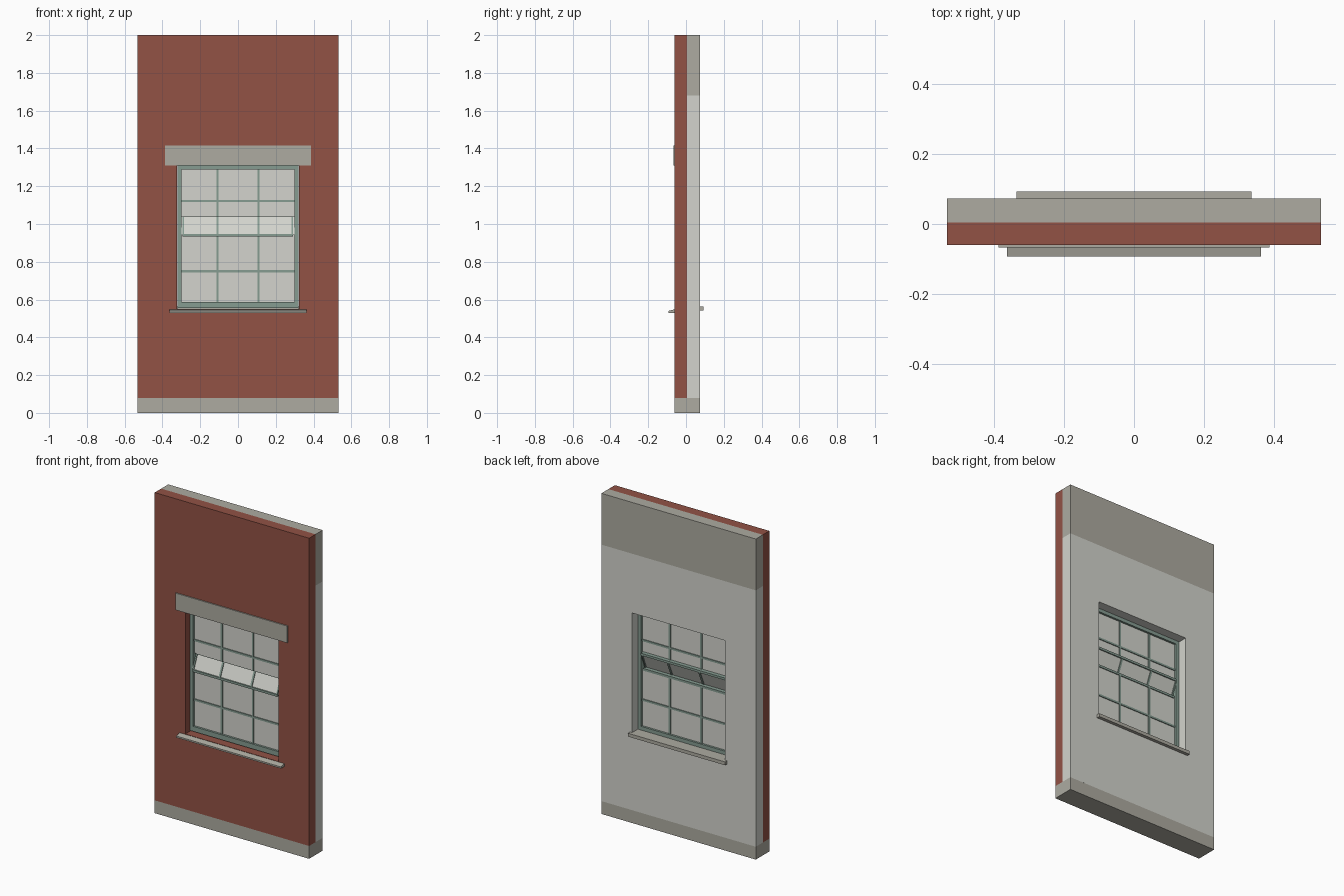
import bpy, bmesh

if "Cube" in bpy.data.objects:
    bpy.data.objects.remove(bpy.data.objects["Cube"], do_unlink=True)


def material(name, rgb):
    lin = [((c / 255 + 0.055) / 1.055) ** 2.4 for c in rgb] + [1.0]
    m = bpy.data.materials.new(name)
    m.use_nodes = True
    m.diffuse_color = lin
    m.node_tree.nodes["Principled BSDF"].inputs["Base Color"].default_value = lin
    return m


BRICK = material("red brick", (146, 82, 69))
CONCRETE = material("warm grey concrete", (173, 171, 161))
PLASTER = material("pale plaster", (211, 212, 205))
GLASS = material("pale glass", (211, 212, 205))
GREEN = material("grey green paint", (134, 156, 145))


def finish(name, bm, mat):
    bmesh.ops.recalc_face_normals(bm, faces=bm.faces)
    mesh = bpy.data.meshes.new(name)
    bm.to_mesh(mesh)
    bm.free()
    mesh.materials.append(mat)
    obj = bpy.data.objects.new(name, mesh)
    bpy.context.collection.objects.link(obj)


def extrude(bm, faces, offset):
    new = bmesh.ops.extrude_face_region(bm, geom=faces)["geom"]
    verts = [g for g in new if isinstance(g, bmesh.types.BMVert)]
    bmesh.ops.translate(bm, verts=verts, vec=offset)


def prism(name, profile, x0, x1, mat):
    """Profile of (y, z) points extruded along x."""
    bm = bmesh.new()
    face = bm.faces.new([bm.verts.new((x0, y, z)) for y, z in profile])
    extrude(bm, [face], (x1 - x0, 0, 0))
    finish(name, bm, mat)


def box(name, x0, x1, y0, y1, z0, z1, mat):
    prism(name, [(y0, z0), (y1, z0), (y1, z1), (y0, z1)], x0, x1, mat)


def sheet(name, low, high, t, x0, x1, mat):
    """Straight strip between two (y, z) points with half thickness t."""
    (ya, za), (yb, zb) = low, high
    prism(name, [(ya - t, za), (ya + t, za), (yb + t, zb), (yb - t, zb)], x0, x1, mat)


def ring(name, outer, inner, y0, y1, mat):
    """Rectangular panel with a rectangular hole; (half width, bottom, top)."""
    bm = bmesh.new()
    loops = []
    for w, z0, z1 in (outer, inner):
        loops.append([bm.verts.new((x, y0, z)) for x, z in
                      ((-w, z0), (w, z0), (w, z1), (-w, z1))])
    a, b = loops
    faces = []
    for i in range(4):
        j = (i + 1) % 4
        faces.append(bm.faces.new((a[i], a[j], b[j], b[i])))
    extrude(bm, faces, (0, y1 - y0, 0))
    finish(name, bm, mat)


W, FRONT, MID, BACK = 0.533, -0.06, 0.004, 0.073
BASE, BAND, TOP = 0.08, 1.68, 2.0

# Wall leaves, footing and the band along the top of the inner leaf
ring("brick_leaf", (W, BASE, TOP), (0.322, 0.55, 1.32), FRONT, MID, BRICK)
ring("plaster_leaf", (W, BASE, BAND), (0.322, 0.55, 1.31), MID, BACK, PLASTER)
box("footing", -W, W, FRONT, BACK, 0, BASE, CONCRETE)
box("upper_band", -W, W, MID, BACK, BAND, TOP, CONCRETE)

# Lintel and sills
box("lintel", -0.386, 0.386, -0.067, MID - 0.002, 1.31, 1.415, CONCRETE)
prism("outer_sill", [(-0.093, 0.53), (FRONT, 0.53), (FRONT, 0.548), (-0.093, 0.54)],
      -0.362, 0.362, CONCRETE)
box("inner_sill_nosing", -0.335, 0.335, BACK, 0.093, 0.543, 0.564, CONCRETE)
box("inner_sill_board", -0.321, 0.321, 0.016, BACK, 0.545, 0.564, CONCRETE)

# Window frame
ring("window_frame", (0.321, 0.556, 1.311), (0.298, 0.587, 1.288), -0.016, 0.016, GREEN)

# Fixed panes above and below, with a tilted vent pane between them
sections = {
    "lower": ((0, 0.585), (0, 0.942)),
    "vent": ((-0.022, 0.942), (0.02, 1.04)),
    "upper": ((0, 1.04), (0, 1.29)),
}
for part, (low, high) in sections.items():
    sheet(part + "_glass", low, high, 0.003, -0.299, 0.299, GLASS)
    for side, x in (("right", -0.109), ("left", 0.108)):
        sheet(part + "_" + side + "_glazing_bar", low, high, 0.008,
              x - 0.006, x + 0.006, GREEN)

# Horizontal glazing bars and vent rails
for name, z in (("lower_crossbar", 0.75), ("upper_crossbar", 1.122)):
    box(name, -0.299, 0.299, -0.008, 0.008, z - 0.006, z + 0.006, GREEN)
box("vent_bottom_rail", -0.293, 0.29, -0.03, 0.008, 0.934, 0.948, GREEN)
box("vent_top_rail", -0.293, 0.293, -0.002, 0.028, 1.036, 1.05, GREEN)

# Vent stiles
for side, x in (("right", -0.291), ("left", 0.287)):
    sheet("vent_" + side + "_stile", *sections["vent"], 0.009,
          x - 0.004, x + 0.004, GREEN)
